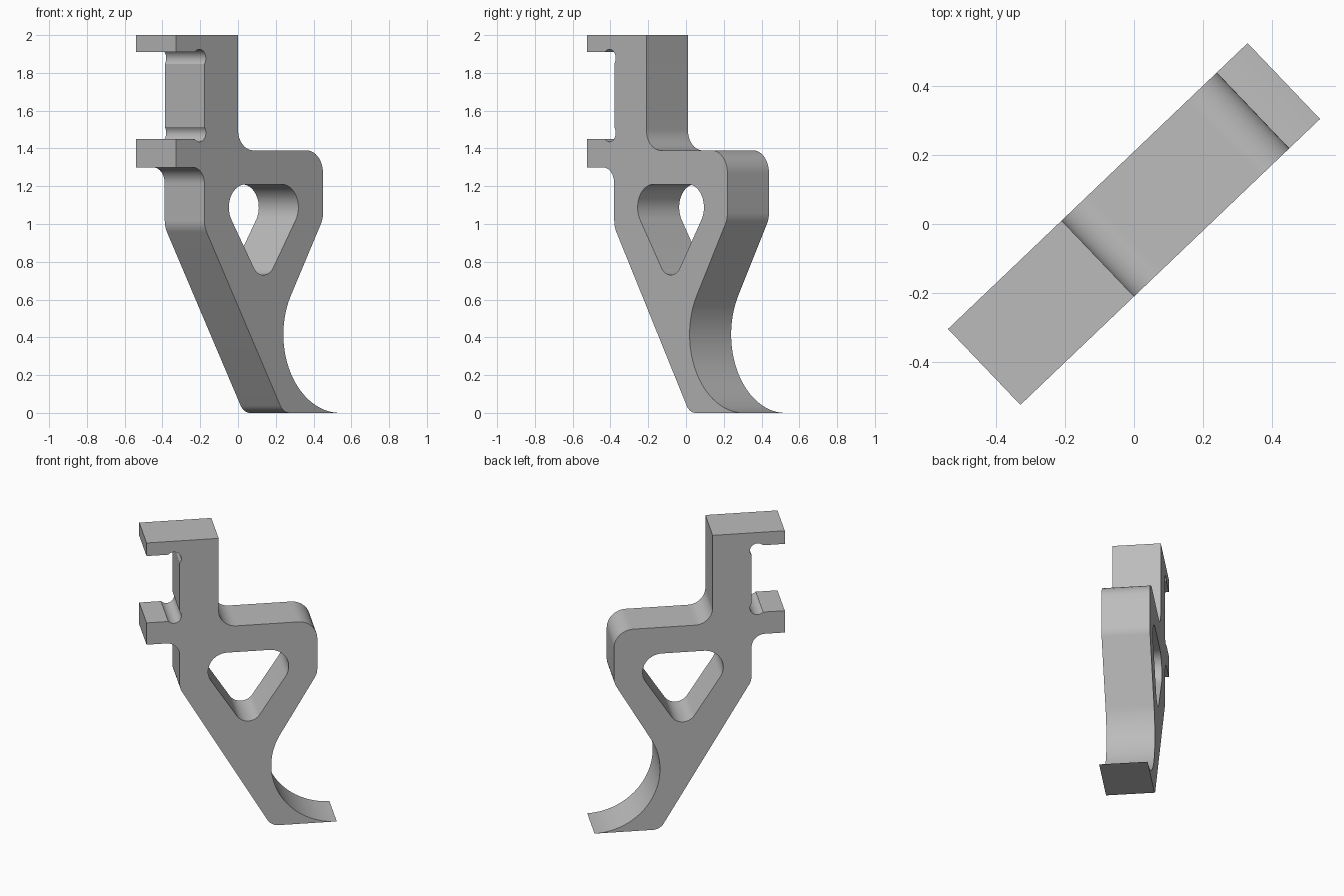
import bpy, bmesh
from math import cos, sin, radians
from mathutils import Vector

cube = bpy.data.objects.get("Cube")
if cube:
    bpy.data.objects.remove(cube, do_unlink=True)

HALF_WIDTH = 0.152
HEADING = radians(43.65)


def arc(cx, cz, r, start, end, steps=16):
    """Points along a circular arc, angles in degrees."""
    angles = [radians(start + (end - start) * i / steps) for i in range(steps + 1)]
    return [Vector((cx + r * cos(a), cz + r * sin(a))) for a in angles]


def fillet(prev, corner, nxt, r, steps=10):
    """Points that round the corner between two straight edges."""
    p = Vector(corner)
    d1, d2 = (Vector(prev) - p).normalized(), (Vector(nxt) - p).normalized()
    half = d1.angle(d2) / 2
    centre = p + (d1 + d2).normalized() * (r / sin(half))
    reach = r * cos(half) / sin(half)
    a, b = p + d1 * reach - centre, p + d2 * reach - centre
    return [centre + a.lerp(b, i / steps).normalized() * r for i in range(steps + 1)]


def add_loop(curve, points):
    spline = curve.splines.new("POLY")
    spline.points.add(len(points) - 1)
    for target, p in zip(spline.points, points):
        target.co = (p.x, p.y, 0, 1)
    spline.use_cyclic_u = True


# Key corners of the side profile (length, height)
top_front, stem_back = (-0.6, 2), (-0.145, 2)
stem_foot, shoulder = (-0.145, 1.39), (0.477, 1.39)
hip, blade_back = (0.477, 1.027), (0.243, 0.622)
heel, belly = (0.187, 0), (-0.391, 0.985)
lug_root, lug_tip = (-0.391, 1.3), (-0.6, 1.3)
toe = (0.6, 0)

outline = [Vector(top_front), Vector(stem_back)]
outline += fillet(stem_back, stem_foot, shoulder, 0.11)
outline += fillet(stem_foot, shoulder, hip, 0.12)
outline += fillet(shoulder, hip, blade_back, 0.12)
# Finger curve sweeping down to the thin toe
outline += arc(0.602, 0.415, 0.415, 150, 268, 40)
outline.append(Vector(toe))
outline += fillet(toe, heel, belly, 0.08)
outline += fillet(heel, belly, lug_root, 0.12)
outline += fillet(belly, lug_root, lug_tip, 0.085)
outline += [Vector(lug_tip), Vector((-0.6, 1.45))]
# Relief notches in the inner corners of the slot
outline += arc(-0.428, 1.483, 0.048, 223, 399)
outline += arc(-0.428, 1.877, 0.048, -39, 137)
outline.append(Vector((-0.6, 1.91)))

# Rounded triangular window
window = arc(-0.09, 1.088, 0.122, 90, 212.8)
window += arc(0.042, 0.815, 0.085, 212.8, 327.2)
window += arc(0.175, 1.088, 0.122, -32.8, 90)

curve = bpy.data.curves.new("trigger_lever", "CURVE")
curve.dimensions = "2D"
curve.fill_mode = "BOTH"
curve.extrude = HALF_WIDTH
add_loop(curve, outline)
add_loop(curve, window)

lever = bpy.data.objects.new("trigger_lever", curve)
bpy.context.collection.objects.link(lever)
lever.rotation_euler = (radians(90), 0, HEADING)
bpy.ops.object.select_all(action="DESELECT")
lever.select_set(True)
bpy.context.view_layer.objects.active = lever
bpy.ops.object.convert(target="MESH")
lever = bpy.context.object

# Weld the caps to the walls
bm = bmesh.new()
bm.from_mesh(lever.data)
bmesh.ops.remove_doubles(bm, verts=bm.verts, dist=0.0005)
bmesh.ops.recalc_face_normals(bm, faces=bm.faces)
bm.to_mesh(lever.data)
bm.free()
bpy.ops.object.shade_smooth_by_angle(angle=radians(30))

# Plain grey finish
grey = bpy.data.materials.new("plain_grey")
grey.use_nodes = True
colour = (0.5, 0.5, 0.5, 1)
grey.diffuse_color = colour
grey.node_tree.nodes["Principled BSDF"].inputs["Base Color"].default_value = colour
lever.data.materials.clear()
lever.data.materials.append(grey)
